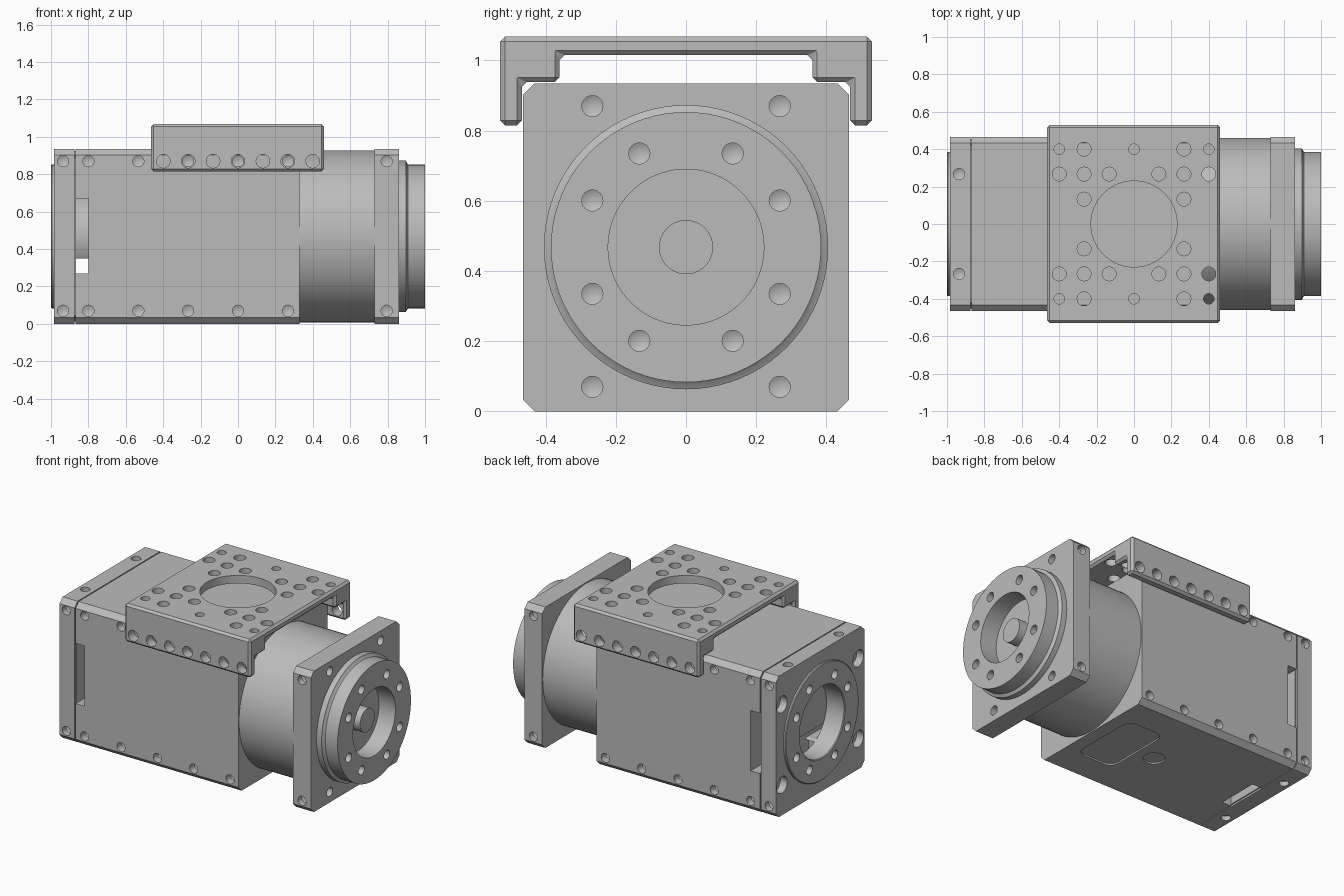
import bpy, bmesh
from math import radians
from mathutils import Matrix, Vector

if "Cube" in bpy.data.objects:
    bpy.data.objects.remove(bpy.data.objects["Cube"])

AXIS = 0.468          # height of the main axis
W, H, C = 0.465, 0.935, 0.033
BOLTS = [(a * i, b * j) for a, b in ((0.133, 0.267), (0.267, 0.133))
         for i in (-1, 1) for j in (-1, 1)]

grey = bpy.data.materials.new("machined_grey")
grey.use_nodes = True
grey.diffuse_color = (0.5, 0.5, 0.5, 1)
grey.node_tree.nodes["Principled BSDF"].inputs["Base Color"].default_value = (0.5, 0.5, 0.5, 1)


def finish(name, bm):
    bmesh.ops.recalc_face_normals(bm, faces=bm.faces)
    mesh = bpy.data.meshes.new(name)
    bm.to_mesh(mesh)
    bm.free()
    mesh.materials.append(grey)
    obj = bpy.data.objects.new(name, mesh)
    bpy.context.collection.objects.link(obj)
    return obj


def activate(obj):
    bpy.ops.object.select_all(action='DESELECT')
    obj.select_set(True)
    bpy.context.view_layer.objects.active = obj


def prism(name, profile, x0, x1):
    """Extrude a (y, z) outline along x."""
    bm = bmesh.new()
    face = bm.faces.new([bm.verts.new((x0, y, z)) for y, z in profile])
    new = bmesh.ops.extrude_face_region(bm, geom=[face])["geom"]
    bmesh.ops.translate(bm, vec=(x1 - x0, 0, 0),
                        verts=[v for v in new if isinstance(v, bmesh.types.BMVert)])
    return finish(name, bm)


def block(name, x0, x1, inset=0.0):
    """Square housing section with chamfered long edges."""
    w, lo, hi = W - inset, inset, H - inset
    return prism(name, [(-w, lo + C), (-w + C, lo), (w - C, lo), (w, lo + C),
                        (w, hi - C), (w - C, hi), (-w + C, hi), (-w, hi - C)], x0, x1)


def lathe(name, profile):
    """Spin a closed (x, radius) outline around the main axis."""
    bm = bmesh.new()
    verts = [bm.verts.new((x, 0, AXIS + r)) for x, r in profile]
    edges = [bm.edges.new((verts[i - 1], v)) for i, v in enumerate(verts)]
    bmesh.ops.spin(bm, geom=verts + edges, cent=(0, 0, AXIS), axis=(1, 0, 0),
                   angle=radians(360), steps=80, use_duplicate=False)
    bmesh.ops.remove_doubles(bm, verts=bm.verts, dist=0.0001)
    return finish(name, bm)


def drills(holes, inward, r, depth, tip=0.5, segments=24):
    """Drill-shaped cutters starting at surface points."""
    bm = bmesh.new()
    d = Vector(inward)
    turn = d.to_track_quat('Z', 'Y').to_matrix().to_4x4()
    for p in holes:
        place = Matrix.Translation(Vector(p) + d * (depth - 0.03) / 2) @ turn
        made = bmesh.ops.create_cone(bm, cap_ends=True, segments=segments, radius1=r,
                                     radius2=r, depth=depth + 0.03, matrix=place)["verts"]
        if tip:
            faces = {f for v in made for f in v.link_faces}
            end = max(faces, key=lambda f: f.calc_center_median().dot(d))
            centre = bmesh.ops.poke(bm, faces=[end])["verts"][0]
            centre.co += d * r * tip
    return finish("cutter", bm)


def box_cutter(lo, hi, corner=0.0):
    bm = bmesh.new()
    lo, hi = Vector(lo), Vector(hi)
    bmesh.ops.create_cube(bm, size=1, matrix=Matrix.Translation((lo + hi) / 2)
                          @ Matrix.Diagonal((*(hi - lo), 1)))
    if corner:
        upright = [e for e in bm.edges if abs(e.verts[0].co.z - e.verts[1].co.z) > 0.001]
        bmesh.ops.bevel(bm, geom=upright, offset=corner, segments=6, profile=0.5, affect='EDGES')
    return finish("cutter", bm)


def cut(obj, *cutters):
    for tool in cutters:
        tool.hide_render = True
        mod = obj.modifiers.new("cut", 'BOOLEAN')
        mod.operation, mod.solver, mod.object = 'DIFFERENCE', 'EXACT', tool
        activate(obj)
        bpy.ops.object.modifier_apply(modifier=mod.name)
        bpy.data.objects.remove(tool)


def side_holes(obj, xs, zs, y, r, depth, tip=0.5):
    for s in (-1, 1):
        cut(obj, drills([(x, s * y, z) for x in xs for z in zs], (0, -s, 0), r, depth, tip))


def bore():
    return drills([(-1, 0, AXIS)], (1, 0, 0), 0.235, 0.2, 0, 80)


def end_bolts(x, s):
    return drills([(x, y, AXIS + z) for y, z in BOLTS], (s, 0, 0), 0.03, 0.07)


# Main housing with side window, bottom slot and bottom covers
housing = block("housing", -0.868, 0.33)
cut(housing, bore(),
    box_cutter((-0.9, -0.6, 0.27), (-0.8, 0.6, 0.67)),
    box_cutter((-0.868, -0.14, -0.05), (-0.8, 0.14, 0.26)),
    box_cutter((-0.03, -0.24, -0.05), (0.24, 0.24, 0.01), 0.06),
    drills([(-0.155, 0, 0)], (0, 0, 1), 0.065, 0.01, 0, 40))
side_holes(housing, [-0.8, -0.533, -0.267, 0, 0.267], [0.07, 0.87], W, 0.03, 0.05)

# Recessed joint and rear end plate
joint = block("joint_gasket", -0.876, -0.867, 0.012)
cut(joint, bore())
end_plate = block("end_plate", -0.985, -0.875)
corners = [(-0.985, y, AXIS + z) for y in (-0.4, 0.4) for z in (-0.267, 0.267)]
cut(end_plate, bore(), end_bolts(-1, 1),
    drills(corners, (1, 0, 0), 0.055, 0.05, 0, 32),
    drills(corners, (1, 0, 0), 0.028, 0.09))
side_holes(end_plate, [-0.935], [0.07, 0.87], W, 0.03, 0.04)
for z, s in ((0, 1), (H, -1)):
    cut(end_plate, drills([(-0.935, y, z) for y in (-0.267, 0.267)], (0, 0, s), 0.03, 0.03))

# Raised ring around the rear bore
rear_ring = lathe("rear_ring", [(-0.984, 0.235), (-0.995, 0.235), (-1, 0.24), (-1, 0.38),
                                (-0.995, 0.385), (-0.984, 0.385)])
cut(rear_ring, end_bolts(-1, 1))

# Flat-bottomed core behind the rear bore
core = lathe("inner_core", [(-0.868, 0), (-0.868, 0.234), (-0.79, 0.234), (-0.79, 0)])
cut(core, box_cutter((-1, -0.5, 0), (-0.7, 0.5, 0.35)))

# Round neck and square flange
lathe("neck", [(0.32, 0), (0.32, 0.46), (0.74, 0.46), (0.74, 0)])
flange = block("flange", 0.73, 0.86)
cut(flange, drills([(0.86, y, z) for y in (-0.267, 0.267) for z in (0.07, 0.87)],
                   (-1, 0, 0), 0.03, 0.045))
side_holes(flange, [0.795], [0.07, 0.87], W, 0.03, 0.04)

# Rotating output disc with centre stub
disc = lathe("output_disc", [(0.85, 0), (0.85, 0.405), (0.897, 0.405), (0.905, 0.39),
                             (0.91, 0.385), (1, 0.385), (1, 0.222), (0.88, 0.222),
                             (0.88, 0.077), (0.95, 0.077), (0.95, 0)])
cut(disc, end_bolts(1, -1))

# Carriage straddling the housing
half = [(0.36, 1.015), (0.36, 0.938), (0.468, 0.938), (0.468, 0.815), (0.53, 0.815), (0.53, 1.068)]
carriage = prism("carriage", half + [(-y, z) for y, z in reversed(half)], -0.465, 0.46)
bevel = carriage.modifiers.new("chamfer", 'BEVEL')
bevel.width, bevel.segments, bevel.limit_method = 0.014, 1, 'ANGLE'
activate(carriage)
bpy.ops.object.modifier_apply(modifier=bevel.name)
signs = [(i, j) for i in (-1, 1) for j in (-1, 1)]
large = [(0.267, 0.4), (0.4, 0.267), (0.267, 0.267), (0.133, 0.267), (0.267, 0.133)]
small = [(0.4 * i, 0.4 * j, 1.068) for i, j in signs] + [(0, -0.4, 1.068), (0, 0.4, 1.068)]
cut(carriage,
    drills([(x * i, y * j, 1.068) for x, y in large for i, j in signs], (0, 0, -1), 0.037, 0.16, 0),
    drills(small, (0, 0, -1), 0.028, 0.16, 0),
    drills([(0, 0, 1.068)], (0, 0, -1), 0.23, 0.1, 0, 80))
side_holes(carriage, [0.133 * i for i in range(-3, 4)], [0.87], 0.53, 0.036, 0.08, 0)

# Smooth round surfaces, keep machined edges crisp
for obj in bpy.context.collection.objects:
    if obj.type == 'MESH':
        activate(obj)
        bpy.ops.object.shade_smooth_by_angle(angle=radians(25))
